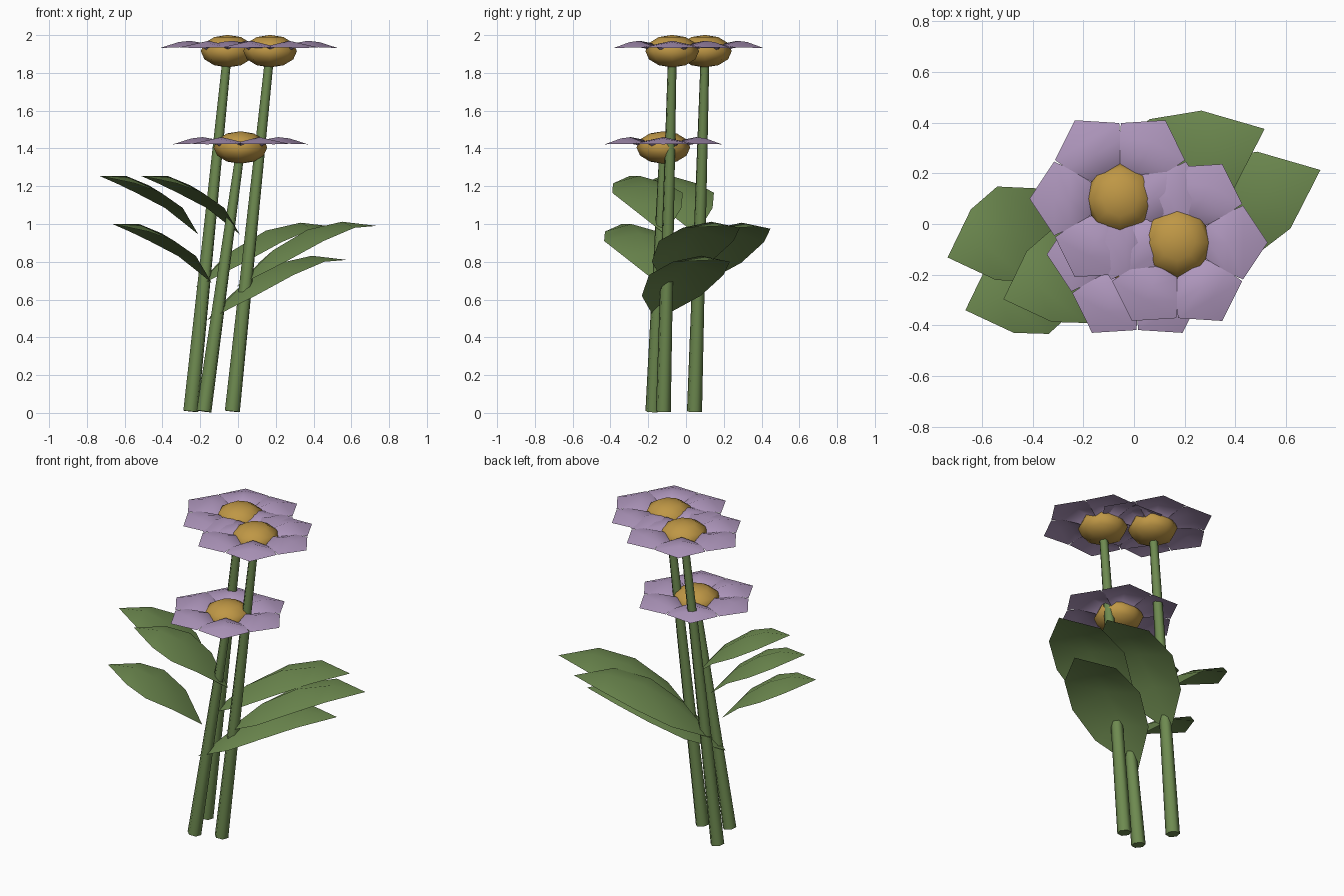
import bpy, bmesh, math
from mathutils import Vector, Matrix

if "Cube" in bpy.data.objects:
    bpy.data.objects.remove(bpy.data.objects["Cube"])


def material(name, rgb):
    m = bpy.data.materials.new(name)
    m.diffuse_color = (*rgb, 1)
    m.use_nodes = True
    m.node_tree.nodes["Principled BSDF"].inputs["Base Color"].default_value = m.diffuse_color
    return m


LEAF = material("leaf green", (0.155, 0.255, 0.08))
PETAL = material("petal lilac", (0.43, 0.31, 0.51))
GOLD = material("centre gold", (0.52, 0.31, 0.06))


def finish(bm, name, mat, angle=60):
    me = bpy.data.meshes.new(name)
    bm.to_mesh(me)
    bm.free()
    me.materials.append(mat)
    ob = bpy.data.objects.new(name, me)
    bpy.context.collection.objects.link(ob)
    bpy.ops.object.select_all(action='DESELECT')
    ob.select_set(True)
    bpy.context.view_layer.objects.active = ob
    bpy.ops.object.shade_smooth_by_angle(angle=math.radians(angle))
    return ob


def stem(name, a, b):
    # tapered six-sided stalk between two points
    a, b = Vector(a), Vector(b)
    d = b - a
    bm = bmesh.new()
    bmesh.ops.create_cone(bm, cap_ends=True, segments=6, radius1=0.041, radius2=0.024, depth=d.length)
    bm.transform(Matrix.Translation((a + b) / 2) @ d.to_track_quat('Z', 'Y').to_matrix().to_4x4())
    finish(bm, name, LEAF)


def ribbon(bm, rows):
    # rows of (left, middle, right); pointed ends hold one repeated point
    vs = [[bm.verts.new(p) for p in r] for r in rows]
    for r, s in zip(vs, vs[1:]):
        for i in range(len(r) - 1):
            bm.faces.new((r[i], r[i + 1], s[i + 1], s[i]))
    bmesh.ops.remove_doubles(bm, verts=[v for r in vs for v in r], dist=1e-5)


def leaf(name, tip, base_dir, stations):
    # stations: distance from tip, half width, middle height, edge height
    tip = Vector(tip)
    u = Vector((*base_dir, 0)).normalized()
    v = Vector((-u.y, u.x, 0))
    bm = bmesh.new()
    rows = []
    for d, w, zm, ze in stations:
        rows.append([tip + u * d + v * (w * s) + Vector((0, 0, ze if s else zm)) for s in (1, 0, -1)])
    ribbon(bm, rows)
    bmesh.ops.recalc_face_normals(bm, faces=bm.faces)
    if sum(f.normal.z for f in bm.faces) < 0:
        bmesh.ops.reverse_faces(bm, faces=bm.faces)
    finish(bm, name, LEAF)


def flower(name, c):
    c = Vector(c)
    # squashed golden centre
    bm = bmesh.new()
    bmesh.ops.create_uvsphere(bm, u_segments=8, v_segments=6, radius=1)
    bm.transform(Matrix.Translation(c) @ Matrix.Diagonal((0.142, 0.142, 0.086, 1)))
    finish(bm, name + "_centre", GOLD)
    # six arched petals: radius, half width, middle height, edge height
    prof = [(0.07, 0.03, -0.02, -0.02), (0.125, 0.072, 0.042, 0.015),
            (0.2, 0.118, 0.055, 0.03), (0.26, 0.146, 0.048, 0.02), (0.357, 0, 0.017, 0.017)]
    bm = bmesh.new()
    for k in range(6):
        m = Matrix.Translation(c) @ Matrix.Rotation(k * math.pi / 3, 4, 'Z')
        ribbon(bm, [[m @ Vector((r, s * w, ze if s else zm)) for s in (1, 0, -1)]
                    for r, w, zm, ze in prof])
    for f in bm.faces:
        f.normal_update()
        if f.normal.z < 0:
            f.normal_flip()
    finish(bm, name + "_petals", PETAL)


SMALL = [(0, 0, 0, 0), (0.15, 0.148, 0.0, -0.04), (0.278, 0.198, -0.05, -0.09),
         (0.42, 0.14, -0.15, -0.17), (0.557, 0, -0.31, -0.31)]
LARGE = [(0, 0, 0, 0), (0.2, 0.165, 0.022, -0.01), (0.4, 0.215, -0.02, -0.08),
         (0.6, 0.17, -0.13, -0.19), (0.806, 0, -0.32, -0.32)]

# each plant: stalk foot, flower centre, small leaf tip, large leaf tip
plants = {
    "back": ((-0.25, 0.045, 0.008), (-0.055, 0.10, 1.915), (-0.735, -0.132, 1.255), (0.515, 0.375, 0.985)),
    "right": ((-0.03, -0.12, 0.008), (0.17, -0.073, 1.915), (-0.515, -0.297, 1.255), (0.735, 0.213, 0.99)),
    "front": ((-0.18, -0.175, 0.008), (0.013, -0.12, 1.405), (-0.665, -0.34, 1.0), (0.575, 0.16, 0.81)),
}
for n, (foot, head, small, large) in plants.items():
    stem(n + "_stem", foot, (head[0] - 0.005, head[1], head[2] - 0.05))
    flower(n + "_flower", head)
    leaf(n + "_small_leaf", small, (0.52, 0.185), SMALL)
    leaf(n + "_large_leaf", large, (-0.74, -0.32), LARGE)
